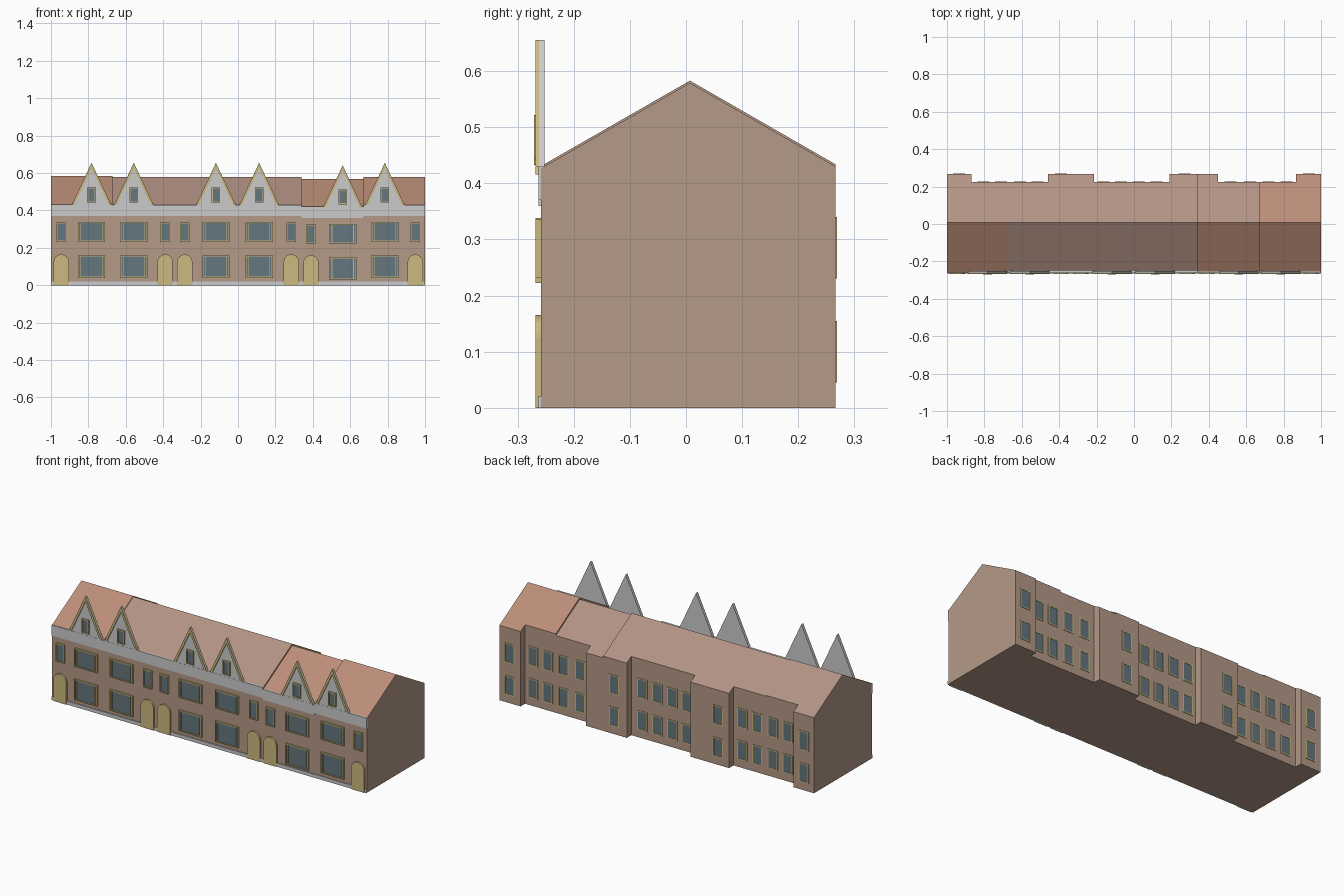
import bpy, bmesh, math

if "Cube" in bpy.data.objects:
    bpy.data.objects.remove(bpy.data.objects["Cube"])


def material(name, rgb):
    m = bpy.data.materials.new(name)
    m.diffuse_color = (*rgb, 1)
    m.use_nodes = True
    m.node_tree.nodes["Principled BSDF"].inputs["Base Color"].default_value = m.diffuse_color
    return m


BRICK = material("brick", (0.46, 0.32, 0.245))
TILE = material("orange_tile", (0.50, 0.27, 0.19))
TILE_PALE = material("pale_tile", (0.45, 0.29, 0.23))
GLASS = material("glass", (0.13, 0.18, 0.21))
TRIM = material("yellow_trim", (0.60, 0.49, 0.21))


def finish(name, bm, mats):
    bmesh.ops.remove_doubles(bm, verts=bm.verts, dist=1e-5)
    bmesh.ops.recalc_face_normals(bm, faces=bm.faces)
    me = bpy.data.meshes.new(name)
    bm.to_mesh(me)
    bm.free()
    for m in mats:
        me.materials.append(m)
    bpy.context.collection.objects.link(bpy.data.objects.new(name, me))


def prisms(name, items, mat=None):
    """Each item is (xz outline, y0, y1): a flat outline given depth in y."""
    bm = bmesh.new()
    for outline, y0, y1 in items:
        part = bmesh.new()
        a = [part.verts.new((x, y0, z)) for x, z in outline]
        b = [part.verts.new((x, y1, z)) for x, z in outline]
        part.faces.new(a)
        part.faces.new(b[::-1])
        for i in range(len(a)):
            j = (i + 1) % len(a)
            part.faces.new((a[i], b[i], b[j], a[j]))
        bmesh.ops.recalc_face_normals(part, faces=part.faces)
        tmp = bpy.data.meshes.new("tmp")
        part.to_mesh(tmp)
        part.free()
        bm.from_mesh(tmp)
        bpy.data.meshes.remove(tmp)
    me = bpy.data.meshes.new(name)
    bm.to_mesh(me)
    bm.free()
    if mat:
        me.materials.append(mat)
    bpy.context.collection.objects.link(bpy.data.objects.new(name, me))


def rect(x0, x1, z0, z1):
    return [(x0, z0), (x1, z0), (x1, z1), (x0, z1)]


# --- Main shell: house sections along x, with roof steps and rear recesses ---
FRONT, BACK, RECESS, RIDGE = -0.258, 0.266, 0.225, 0.007
recesses = [(-0.87, -0.46), (-0.215, 0.19), (0.45, 0.865)]
roof_steps = [(-0.67, 0.583), (0.34, 0.578), (0.67, 0.569), (1.01, 0.579)]
breaks = sorted({-1.0, 1.0, -0.67, 0.34, 0.67} | {x for r in recesses for x in r})


def drop(x):
    """The third house sits slightly lower than its neighbours."""
    return 0.01 if 0.34 < x < 0.67 else 0.0


def section(x):
    top = next(h for lim, h in roof_steps if x < lim)
    back = RECESS if any(a < x < b for a, b in recesses) else BACK
    slope = 0.575
    return [(FRONT, 0), (FRONT, top - 0.152), (RIDGE, top),
            (back, top - slope * (back - RIDGE)), (back, 0)]


walls, roof = bmesh.new(), bmesh.new()


def add(bm, pts, mi=0):
    f = bm.faces.new([bm.verts.new(p) for p in pts])
    f.material_index = mi
    if f.calc_area() < 1e-6:
        bmesh.ops.delete(bm, geom=list(f.verts), context='VERTS')


prev = None
for x0, x1 in zip(breaks, breaks[1:]):
    mid = (x0 + x1) / 2
    s = section(mid)
    for i in range(5):
        (ya, za), (yb, zb) = s[i], s[(i + 1) % 5]
        is_roof = i in (1, 2)
        pale = (i == 2 and mid < 0.67) or (i == 1 and -0.67 < mid < 0.34)
        add(roof if is_roof else walls,
            [(x0, ya, za), (x1, ya, za), (x1, yb, zb), (x0, yb, zb)],
            1 if is_roof and pale else 0)
        # return walls where the section changes
        if prev:
            (pa, qa), (pb, qb) = prev[i], prev[(i + 1) % 5]
            add(walls, [(x0, ya, za), (x0, yb, zb), (x0, pb, qb), (x0, pa, qa)])
    if prev is None:
        add(walls, [(x0, y, z) for y, z in s])
    prev = s
add(walls, [(1.0, y, z) for y, z in prev])
finish("brick_walls", walls, [BRICK])
finish("roof", roof, [TILE, TILE_PALE])

# --- White plinth and eaves band along the front ---
houses = [(-1, 0.34, 0), (0.34, 0.67, 0.01), (0.67, 1, 0)]
prisms("plinth", [(rect(-1, 1, 0, 0.02), -0.264, FRONT)])
prisms("eaves_band", [(rect(a, b, 0.37 - d, 0.43 - d), -0.263, -0.25)
                      for a, b, d in houses])

# --- Windows: glass pane plus a frame of four bars ---
panes, frames = [], []


def window(cx, w, z0, z1, wall, side, t=0.006, mullions=()):
    x0, x1 = cx - w / 2, cx + w / 2
    z0, z1 = z0 - drop(cx) * (side < 0), z1 - drop(cx) * (side < 0)
    depth = 0.010 if side < 0 else 0.003
    ya, yb = sorted((wall, wall + side * depth))
    pa, pb = sorted((wall, wall + side * depth * 0.5))
    panes.append((rect(x0 + t, x1 - t, z0 + t, z1 - t), pa, pb))
    bars = [rect(x0, x0 + t, z0, z1), rect(x1 - t, x1, z0, z1),
            rect(x0 + t, x1 - t, z0, z0 + t), rect(x0 + t, x1 - t, z1 - t, z1)]
    bars += [rect(x0 + m, x0 + m + 0.003, z0 + t, z1 - t) for m in mullions]
    frames.extend((b, ya, yb) for b in bars)


wide = [-0.783, -0.557, -0.118, 0.113, 0.56, 0.785]
door_x = [-0.945, -0.39, -0.285, 0.285, 0.39, 0.948]
for x in wide:
    window(x, 0.146, 0.04, 0.16, FRONT, -1, mullions=(0.014, 0.129))
    window(x, 0.146, 0.232, 0.338, FRONT, -1, mullions=(0.014, 0.129))
    window(x, 0.046, 0.443, 0.522, -0.261, -1)
for x in door_x:
    window(x, 0.052, 0.232, 0.336, FRONT, -1)

rear = [(x, BACK) for x in (-0.935, -0.39, 0.27, 0.935)]
rear += [(x, RECESS) for x in (-0.805, -0.71, -0.61, -0.515, -0.163, -0.07,
                               0.025, 0.12, 0.515, 0.62, 0.72, 0.815)]
for x, y in rear:
    window(x, 0.064, 0.045, 0.155, y, 1)
    window(x, 0.064, 0.23, 0.34, y, 1)
prisms("window_panes", panes, GLASS)
prisms("window_frames", frames, TRIM)

# --- Arched front doors ---
doors = []
for x in door_x:
    arc = [(x + 0.041 * math.cos(math.pi * k / 12),
            0.124 - drop(x) * 0.5 + 0.041 * math.sin(math.pi * k / 12)) for k in range(13)]
    doors.append(([(x - 0.041, 0), (x + 0.041, 0)] + arc, -0.268, FRONT))
prisms("arched_doors", doors, TRIM)

# --- Free-standing triangular gables with sloped trim boards ---
gables, boards = [], []
W, H, T = 0.105, 0.225, 0.014
for x in wide:
    z = 0.43 - drop(x) * 1.4
    gables.append(([(x - W, z), (x + W, z), (x, z + H)], -0.262, -0.252))
    boards.append(([(x - W, z), (x, z + H), (x + W, z), (x + W - T, z),
                    (x, z + H - T * H / W), (x - W + T, z)], -0.268, -0.262))
prisms("front_gables", gables)
prisms("gable_boards", boards, TRIM)
